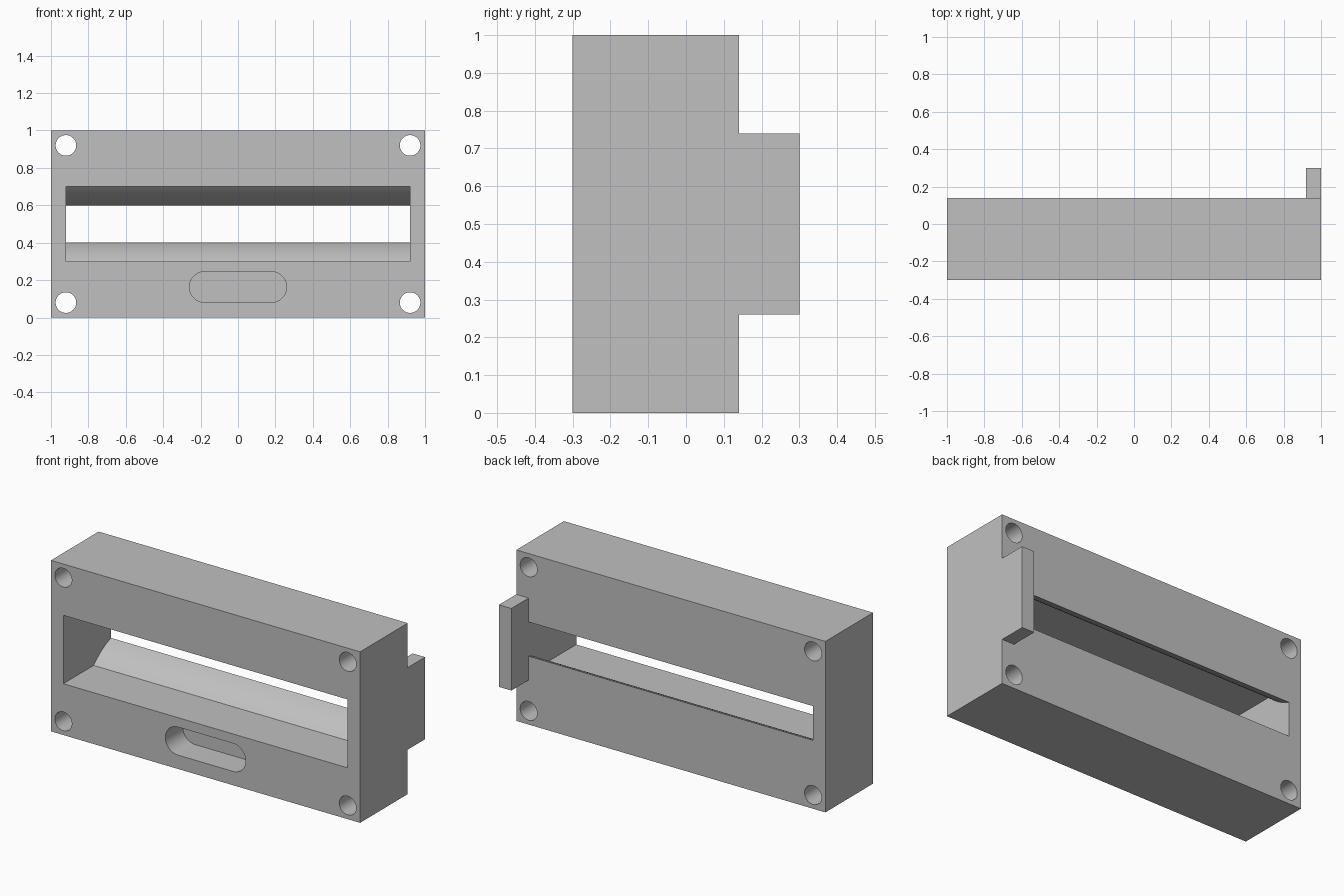
import bpy
import math

if "Cube" in bpy.data.objects:
    bpy.data.objects.remove(bpy.data.objects["Cube"], do_unlink=True)

grey = bpy.data.materials.new("plain grey")
grey.use_nodes = True
colour = (0.53, 0.53, 0.53, 1)
grey.diffuse_color = colour
grey.node_tree.nodes["Principled BSDF"].inputs["Base Color"].default_value = colour

FRONT, BACK, MID = -0.3, 0.14, 0.5


def prism(name, outline, start, end, place):
    """Extrude a 2D outline; place(u, v, w) maps it into the model."""
    n = len(outline)
    verts = [place(u, v, w) for w in (start, end) for u, v in outline]
    faces = [tuple(range(n))[::-1], tuple(range(n, 2 * n))]
    faces += [(i, (i + 1) % n, (i + 1) % n + n, i + n) for i in range(n)]
    mesh = bpy.data.meshes.new(name)
    mesh.from_pydata(verts, [], faces)
    mesh.materials.append(grey)
    obj = bpy.data.objects.new(name, mesh)
    bpy.context.collection.objects.link(obj)
    # Make all normals point outwards
    bpy.context.view_layer.objects.active = obj
    bpy.ops.object.select_all(action="DESELECT")
    obj.select_set(True)
    bpy.ops.object.mode_set(mode="EDIT")
    bpy.ops.mesh.select_all(action="SELECT")
    bpy.ops.mesh.normals_make_consistent(inside=False)
    bpy.ops.object.mode_set(mode="OBJECT")
    return obj


def along_y(u, v, w):
    return (u, w, v)


def along_x(u, v, w):
    return (w, u, v)


def rect(u0, u1, v0, v1):
    return [(u0, v0), (u1, v0), (u1, v1), (u0, v1)]


def stadium(cx, cz, half, radius, steps=24):
    """Round-ended slot outline; a circle when half is zero."""
    points = []
    for side in (1, -1):
        for i in range(steps + (half > 0)):
            a = side * math.pi / 2 * 1 - side * math.pi / 2 + math.pi * i / steps - math.pi / 2
            a += math.pi if side < 0 else 0
            points.append((cx + side * half + radius * math.cos(a), cz + radius * math.sin(a)))
    return points


def combine(target, tool, operation):
    mod = target.modifiers.new(tool.name, "BOOLEAN")
    mod.object, mod.operation, mod.solver = tool, operation, "EXACT"
    bpy.context.view_layer.objects.active = target
    bpy.ops.object.modifier_apply(modifier=mod.name)
    bpy.data.objects.remove(tool, do_unlink=True)


# Block with a tab on the back at its left end
body = prism("housing", rect(-1, 1, 0, 1), FRONT, BACK, along_y)
tab = prism("back_tab", rect(0.92, 1, 0.26, 0.74), BACK - 0.05, 0.3, along_y)
combine(body, tab, "UNION")

# Long window: straight at the front, with bulging ramps narrowing to the back
ramp_start, wide, narrow, steps = -0.02, 0.2, 0.1, 12
a0, a1 = math.radians(45), math.radians(19)
radius = (BACK - ramp_start) / (math.sin(a0) - math.sin(a1))
rise = radius * (math.cos(a1) - math.cos(a0))
lower = [(FRONT - 0.1, -wide)]
for i in range(steps + 1):
    a = a0 + (a1 - a0) * i / steps
    y = ramp_start + radius * (math.sin(a0) - math.sin(a))
    z = radius * (math.cos(a) - math.cos(a0)) * (wide - narrow) / rise
    lower.append((y, z - wide))
lower.append((BACK + 0.3, -narrow))
outline = [(y, MID + z) for y, z in lower] + [(y, MID - z) for y, z in reversed(lower)]
combine(body, prism("window_cutter", outline, -0.92, 0.92, along_x), "DIFFERENCE")

# Shallow round-ended pocket below the window
pocket = prism("pocket_cutter", stadium(0, 0.163, 0.178, 0.082), FRONT - 0.1, FRONT + 0.16, along_y)
combine(body, pocket, "DIFFERENCE")

# Corner screw holes
for sx in (-1, 1):
    for sz in (-1, 1):
        hole = prism("hole_cutter", stadium(sx * 0.92, MID + sz * 0.42, 0, 0.055),
                     FRONT - 0.1, BACK + 0.1, along_y)
        combine(body, hole, "DIFFERENCE")

# Smooth the curved walls, keep the corners sharp
bpy.ops.object.select_all(action="DESELECT")
body.select_set(True)
bpy.context.view_layer.objects.active = body
bpy.ops.object.shade_smooth_by_angle(angle=math.radians(20))
